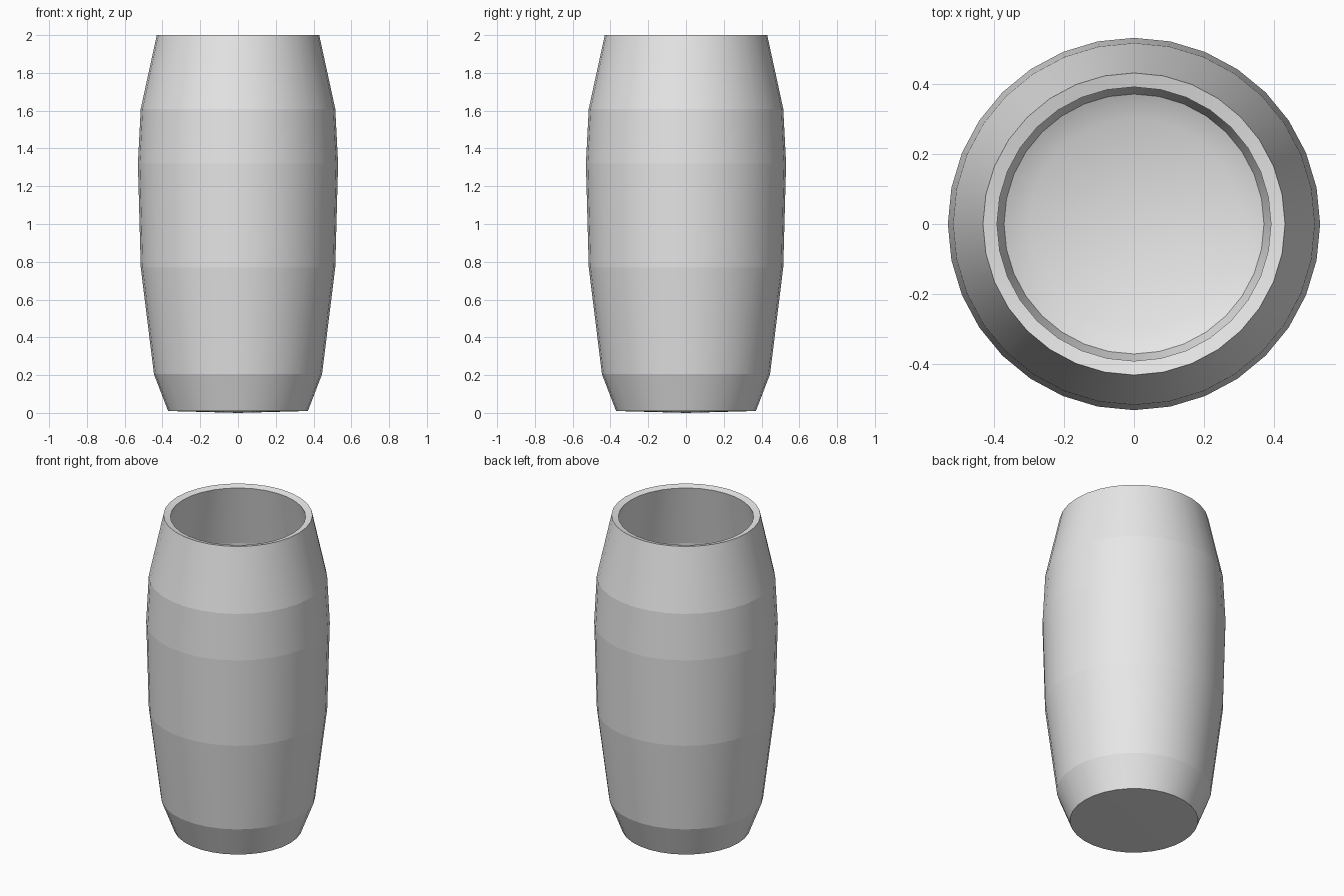
import bpy, bmesh, math

if "Cube" in bpy.data.objects:
    bpy.data.objects.remove(bpy.data.objects["Cube"])

SIDES = 32
# Lathe profile (radius, height): outer wall upwards, rim, inner wall down to the floor
PROFILE = [(0.37, 0.01), (0.445, 0.205), (0.515, 0.77), (0.53, 1.32), (0.515, 1.61),
           (0.43, 2.0), (0.39, 1.99), (0.475, 1.6), (0.49, 1.32), (0.475, 0.775),
           (0.405, 0.21), (0.37, 0.09), (0.30, 0.055)]
SOFT = {11, 12}          # rings left smooth where the wall curves into the floor
SOFT.discard(11)

bm = bmesh.new()
rings = []
for r, z in PROFILE:
    rings.append([bm.verts.new((r * math.cos(2 * math.pi * i / SIDES),
                                r * math.sin(2 * math.pi * i / SIDES), z))
                  for i in range(SIDES)])

# Walls
for a, b in zip(rings, rings[1:]):
    for i in range(SIDES):
        j = (i + 1) % SIDES
        bm.faces.new((a[i], a[j], b[j], b[i]))

# Underside and inner floor as fans
under = bm.verts.new((0, 0, 0))
floor = bm.verts.new((0, 0, 0.045))
for i in range(SIDES):
    j = (i + 1) % SIDES
    bm.faces.new((under, rings[0][j], rings[0][i]))
    bm.faces.new((floor, rings[-1][i], rings[-1][j]))

# Smooth around the body, crisp bands between the rings
for f in bm.faces:
    f.smooth = True
for k, ring in enumerate(rings):
    if k in SOFT:
        continue
    for i in range(SIDES):
        e = bm.edges.get((ring[i], ring[(i + 1) % SIDES]))
        e.smooth = False
bmesh.ops.recalc_face_normals(bm, faces=bm.faces[:])

mesh = bpy.data.meshes.new("vase_body")
bm.to_mesh(mesh)
bm.free()
mat = bpy.data.materials.new("light_grey")
mat.diffuse_color = (0.8, 0.8, 0.8, 1)
mat.use_nodes = True
mat.node_tree.nodes["Principled BSDF"].inputs["Base Color"].default_value = mat.diffuse_color
mesh.materials.append(mat)
vase = bpy.data.objects.new("vase_body", mesh)
bpy.context.collection.objects.link(vase)
